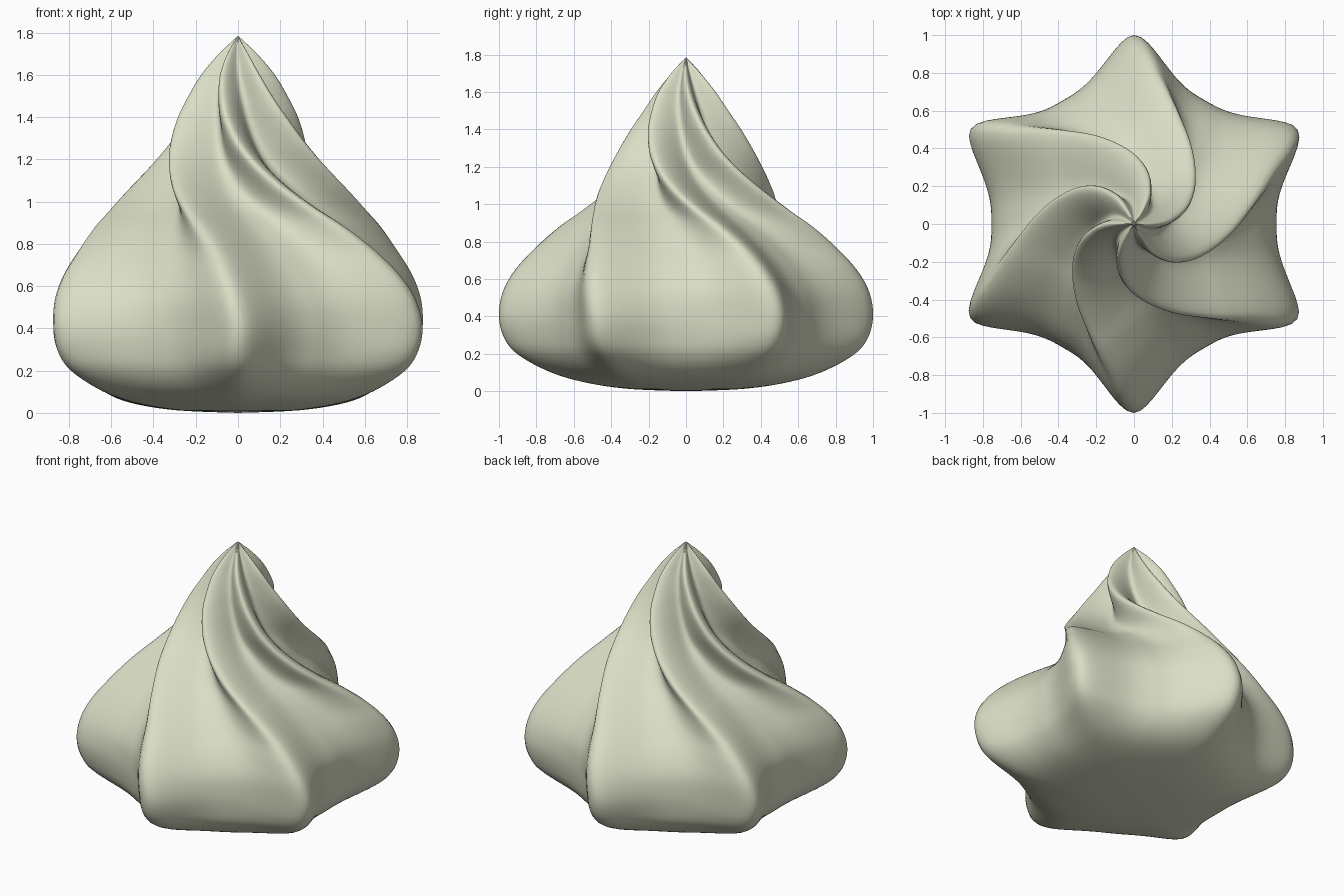
import bpy, bmesh, math

if "Cube" in bpy.data.objects:
    bpy.data.objects.remove(bpy.data.objects["Cube"])

# Profile: (ridge radius, height, clockwise twist in degrees, hollow depth, roundness of the ridges)
PROFILE = [
    (0.00, 0.00, 0, 0.2, 4), (0.30, 0.012, 0, 0.2, 4), (0.53, 0.045, 0, 0.25, 4), (0.72, 0.10, 0, 0.5, 4),
    (0.89, 0.19, 0, 0.8, 4), (0.97, 0.28, 0, 0.95, 4), (1.00, 0.40, 0, 1.0, 4), (0.98, 0.53, 1.5, 1.0, 4),
    (0.915, 0.65, 4, 1.05, 4), (0.81, 0.77, 8, 1.15, 4.5), (0.70, 0.88, 15, 1.3, 5), (0.60, 0.97, 24, 1.5, 6),
    (0.50, 1.08, 37, 1.75, 8), (0.425, 1.18, 49, 2.0, 10), (0.365, 1.28, 60, 2.1, 11), (0.30, 1.40, 71, 2.1, 11),
    (0.245, 1.49, 78, 2.0, 11), (0.175, 1.60, 86, 2.0, 11), (0.09, 1.70, 91, 2.0, 11), (0.00, 1.785, 95, 2.0, 11),
]
SEGMENTS, STEPS = 180, 6


def catmull(p0, p1, p2, p3, t):
    return [0.5 * (2 * b + (c - a) * t + (2 * a - 5 * b + 4 * c - d) * t * t
                   + (3 * b - a - 3 * c + d) * t ** 3)
            for a, b, c, d in zip(p0, p1, p2, p3)]


def star(degrees, depth, soft):
    """Radius of a six-pointed star with rounded tips and wide hollows."""
    off = (degrees + 30) % 60 - 30
    u = (math.hypot(off, soft) - soft) / (math.hypot(30, soft) - soft)
    return 1 - 0.245 * depth * (1 - (1 - u) ** 2.48)


# Smooth the profile
rows = []
n = len(PROFILE)
for i in range(n - 1):
    pts = [PROFILE[min(max(k, 0), n - 1)] for k in (i - 1, i, i + 1, i + 2)]
    rows += [catmull(*pts, s / STEPS) for s in range(STEPS)]
rows = rows[1:]

# Twisted swirl: rings of star sections closed by a point at each end
bm = bmesh.new()
bottom = bm.verts.new((0, 0, 0))
top = bm.verts.new((0, 0, PROFILE[-1][1]))
rings = []
for r, z, twist, depth, soft in rows:
    ring = []
    for j in range(SEGMENTS):
        deg = 360 * j / SEGMENTS
        rad = r * star(deg, depth, soft)
        b = math.radians(deg + 90 - twist)
        ring.append(bm.verts.new((rad * math.cos(b), rad * math.sin(b), z)))
    rings.append(ring)
for j in range(SEGMENTS):
    k = (j + 1) % SEGMENTS
    bm.faces.new((bottom, rings[0][k], rings[0][j]))
    bm.faces.new((top, rings[-1][j], rings[-1][k]))
    for lo, hi in zip(rings, rings[1:]):
        bm.faces.new((lo[j], lo[k], hi[k], hi[j]))
for f in bm.faces:
    f.smooth = True

mesh = bpy.data.meshes.new("cream_swirl")
bm.to_mesh(mesh)
bm.free()
cream = bpy.data.materials.new("pale cream")
cream.diffuse_color = (0.70, 0.73, 0.56, 1)
cream.use_nodes = True
cream.node_tree.nodes["Principled BSDF"].inputs["Base Color"].default_value = cream.diffuse_color
mesh.materials.append(cream)
bpy.context.collection.objects.link(bpy.data.objects.new("cream_swirl", mesh))
